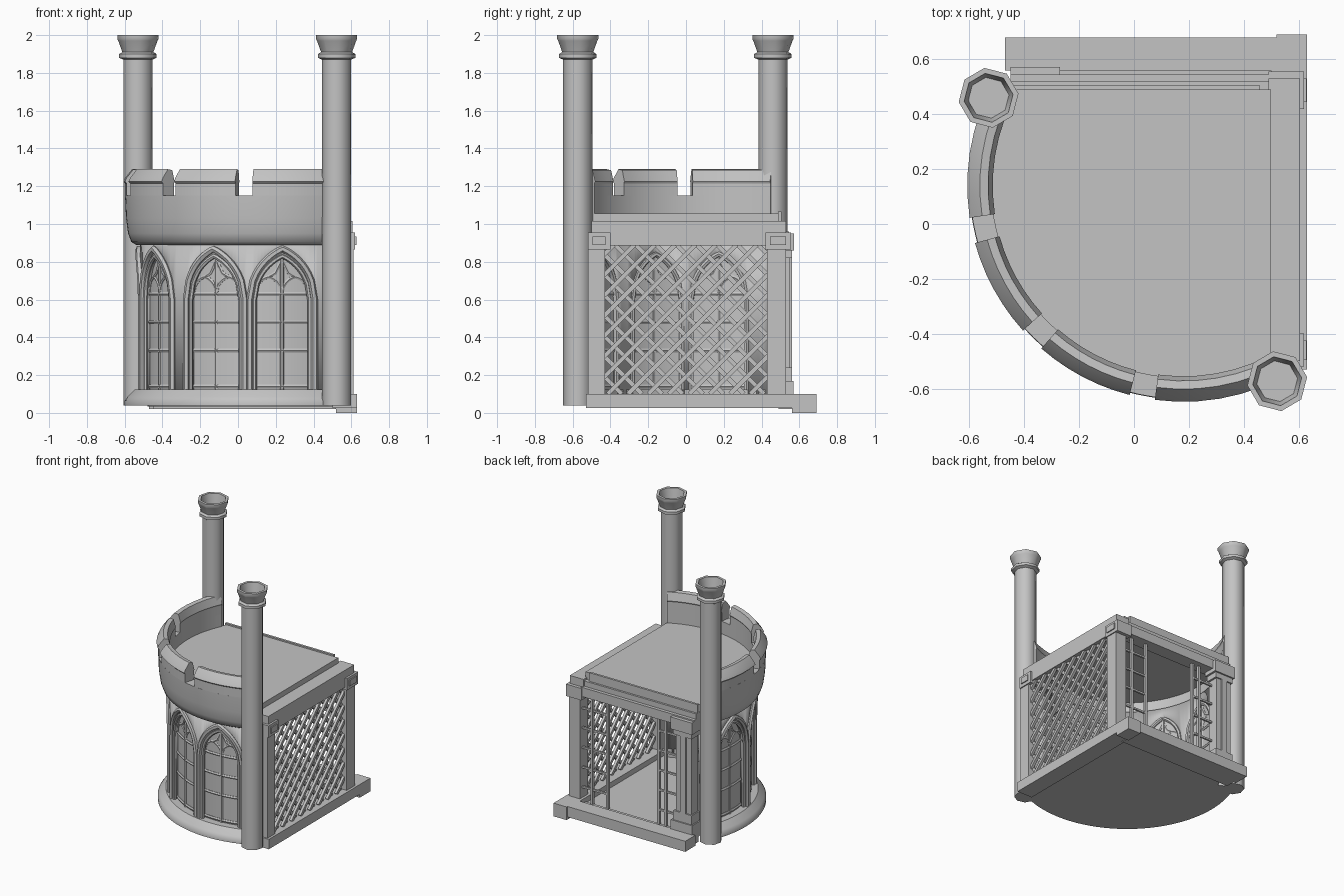
import bpy, bmesh
from math import sin, cos, radians, sqrt, pi
from mathutils import Vector, Matrix

old = bpy.data.objects.get("Cube")
if old:
    bpy.data.objects.remove(old, do_unlink=True)

stone = bpy.data.materials.new("grey_stone")
stone.use_nodes = True
GREY = (0.55, 0.55, 0.55, 1)
stone.diffuse_color = GREY
stone.node_tree.nodes["Principled BSDF"].inputs["Base Color"].default_value = GREY

CX, CY = 0.18, 0.14          # centre of the curved bay
A0, A1 = 154, 297            # ends of the bay arc, in degrees
WINDOWS = (177, 207.5, 244, 274.5)
RW = 0.70                    # outer radius of the bay wall


def polar(r, deg, z, c=(CX, CY)):
    a = radians(deg)
    return Vector((c[0] + r * cos(a), c[1] + r * sin(a), z))


def finish(name, bm, smooth=None):
    bmesh.ops.remove_doubles(bm, verts=bm.verts, dist=1e-5)
    bmesh.ops.recalc_face_normals(bm, faces=bm.faces)
    me = bpy.data.meshes.new(name)
    bm.to_mesh(me)
    bm.free()
    ob = bpy.data.objects.new(name, me)
    bpy.context.collection.objects.link(ob)
    me.materials.append(stone)
    if smooth:
        bpy.ops.object.select_all(action='DESELECT')
        ob.select_set(True)
        bpy.context.view_layer.objects.active = ob
        bpy.ops.object.shade_smooth_by_angle(angle=radians(smooth))
    return ob


def add_box(bm, x0, x1, y0, y1, z0, z1):
    m = Matrix.Translation(((x0 + x1) / 2, (y0 + y1) / 2, (z0 + z1) / 2))
    bmesh.ops.create_cube(bm, size=1, matrix=m @ Matrix.Diagonal((x1 - x0, y1 - y0, z1 - z0, 1)))


def boxes(name, *dims):
    bm = bmesh.new()
    for d in dims:
        add_box(bm, *d)
    return finish(name, bm)


def revolve(name, profile, a0, a1, steps, c=(CX, CY), closed=True, smooth=40):
    bm = bmesh.new()
    rows = [[bm.verts.new(polar(r, a0 + (a1 - a0) * i / steps, z, c)) for r, z in profile]
            for i in range(steps + 1)]
    n = len(profile)
    for p, q in zip(rows, rows[1:]):
        for j in range(n if closed else n - 1):
            k = (j + 1) % n
            bm.faces.new((p[j], p[k], q[k], q[j]))
    if closed:
        bm.faces.new(rows[0])
        bm.faces.new(rows[-1])
    return finish(name, bm, smooth)


def d_slab(name, r, x1, y1, z0, z1):
    # Slab with one curved corner
    bm = bmesh.new()
    pts = [polar(r, A0 - 4 + (A1 - A0 + 4) * i / 32, z0) for i in range(33)]
    pts += [Vector((x1, pts[-1].y, z0)), Vector((x1, y1, z0)), Vector((pts[0].x, y1, z0))]
    face = bm.faces.new([bm.verts.new(p) for p in pts])
    ext = bmesh.ops.extrude_face_region(bm, geom=[face])
    top = [v for v in ext["geom"] if isinstance(v, bmesh.types.BMVert)]
    bmesh.ops.translate(bm, verts=top, vec=(0, 0, z1 - z0))
    return finish(name, bm)


def tubes(name, paths, radius):
    cu = bpy.data.curves.new(name, 'CURVE')
    cu.dimensions = '3D'
    cu.bevel_depth = radius
    cu.bevel_resolution = 1
    cu.use_fill_caps = True
    for path in paths:
        sp = cu.splines.new('POLY')
        sp.points.add(len(path) - 1)
        for p, co in zip(sp.points, path):
            p.co = (*co, 1)
    ob = bpy.data.objects.new(name, cu)
    bpy.context.collection.objects.link(ob)
    cu.materials.append(stone)
    bpy.ops.object.select_all(action='DESELECT')
    ob.select_set(True)
    bpy.context.view_layer.objects.active = ob
    bpy.ops.object.convert(target='MESH')
    bpy.ops.object.shade_smooth_by_angle(angle=radians(50))


def arch_z(u, w, spring, rise):
    # Height of a pointed arch at offset u from its middle
    R = (w * w + rise * rise) / (2 * w)
    return spring + sqrt(max(0, R * R - (abs(u) + R - w) ** 2))


def on_wall(r, mid, u, z):
    return polar(r, mid + u / RW * 180 / pi, z)


def arch_path(r, mid, w, spring, rise, foot, off=0):
    us = [w * i / 10 for i in range(-10, 11)]
    path = [on_wall(r, mid, off + u, arch_z(u, w, spring, rise)) for u in us]
    if foot < spring:
        path = [on_wall(r, mid, off - w, foot)] + path + [on_wall(r, mid, off + w, foot)]
    return path


# Floor, roof and base ring
d_slab("floor", 0.66, 0.52, 0.57, 0.035, 0.06)
d_slab("roof", 0.71, 0.50, 0.49, 1.0, 1.055)
revolve("base_ring", [(0.65, 0.04), (0.78, 0.04), (0.78, 0.065), (0.765, 0.085),
                      (0.725, 0.125), (0.65, 0.125)], A0, A1, 36)

# Bay wall with pointed openings
SPRING, APEX, HW = 0.60, 0.83, 0.148
bm = bmesh.new()


def wall_quad(a, b, za, zb, ta, tb):
    bm.faces.new([bm.verts.new(p) for p in (polar(RW, a, za), polar(RW, b, zb),
                                            polar(RW, b, tb), polar(RW, a, ta))])


half = HW / RW * 180 / pi
edge = A0
for mid in WINDOWS + (None,):
    stop = A1 if mid is None else mid - half
    n = max(1, round((stop - edge) / 4))
    for i in range(n):
        a, b = edge + (stop - edge) * i / n, edge + (stop - edge) * (i + 1) / n
        wall_quad(a, b, 0.1, 0.1, SPRING, SPRING)
        wall_quad(a, b, SPRING, SPRING, 0.92, 0.92)
    if mid is None:
        break
    for i in range(-8, 8):
        s, t = i / 8, (i + 1) / 8
        wall_quad(mid + s * half, mid + t * half, arch_z(s * HW, HW, SPRING, APEX - SPRING),
                  arch_z(t * HW, HW, SPRING, APEX - SPRING), 0.92, 0.92)
    edge = mid + half
wall = finish("bay_wall", bm, 40)
mod = wall.modifiers.new("thickness", 'SOLIDIFY')
mod.thickness = 0.05
mod.offset = -1 if wall.data.polygons[0].normal.dot(
    wall.data.polygons[0].center - Vector((CX, CY, 0.3))) > 0 else 1

# Window panes, arch mouldings and tracery, showing on both faces of the wall
revolve("window_panes", [(0.665, 0.1), (0.671, 0.1), (0.671, 0.9), (0.665, 0.9)], A0, A1, 36)
tubes("outer_arch_mouldings", [arch_path(0.705, m, 0.172, SPRING, 0.268, 0.12) for m in WINDOWS], 0.018)
tubes("inner_arch_mouldings", [arch_path(0.695, m, HW, SPRING, 0.23, 0.12) for m in WINDOWS], 0.012)
tubes("indoor_arch_mouldings", [arch_path(0.652, m, HW + 0.01, SPRING, 0.24, 0.12) for m in WINDOWS], 0.014)
bars, heads = [], []
for m in WINDOWS:
    bars.append([on_wall(0.668, m, 0, z) for z in (0.12, APEX)])
    for z in (0.14, 0.33, 0.48, 0.63):
        bars.append([on_wall(0.668, m, HW * i / 4, z) for i in range(-4, 5)])
    for side in (-1, 1):
        heads.append(arch_path(0.668, m, HW / 2, 0.63, 0.09, 0.63, side * HW / 2))
        heads.append([on_wall(0.668, m, side * HW * t, z) for t, z in ((0.5, 0.72), (0.25, 0.74), (0, 0.81))])
tubes("window_bars", bars, 0.012)
tubes("window_tracery", heads, 0.010)

# Parapet and merlons
revolve("parapet", [(0.66, 0.89), (0.72, 0.89), (0.745, 0.905), (0.762, 0.95), (0.773, 1.03),
                    (0.778, 1.15), (0.70, 1.15), (0.70, 1.0), (0.66, 1.0)], A0, A1, 40)
CRENELS = (192, 225.5, 259)
starts = (A0,) + tuple(c + 3.4 for c in CRENELS)
ends = tuple(c - 3.4 for c in CRENELS) + (A1,)
for i, (a, b) in enumerate(zip(starts, ends)):
    revolve(f"merlon_{i + 1}", [(0.70, 1.15), (0.778, 1.15), (0.778, 1.215), (0.788, 1.225),
                                (0.778, 1.245), (0.742, 1.29), (0.712, 1.285), (0.695, 1.225),
                                (0.70, 1.215)], a, b, 6, smooth=25)

# Octagonal turrets with hollow flared tops
TURRET = [(0, 0.04), (0.078, 0.04), (0.078, 1.87), (0.1, 1.88), (0.1, 1.9), (0.083, 1.91),
          (0.105, 1.97), (0.11, 1.98), (0.11, 2.0), (0.09, 2.0),
          (0.075, 1.92), (0, 1.92)]
for name, c in (("back_turret", (-0.53, 0.46)), ("front_turret", (0.522, -0.573))):
    revolve(name, TURRET, 8, 368, 8, c, closed=False, smooth=50)

# Sills, posts, corner blocks and lintels
boxes("side_sill", (0.50, 0.63, -0.53, 0.56, 0.025, 0.1))
boxes("back_sill", (-0.47, 0.52, 0.56, 0.68, 0.02, 0.1), (-0.45, 0.52, 0.49, 0.56, 0.02, 0.07))
boxes("corner_sill", (0.52, 0.63, 0.56, 0.69, 0.0, 0.1))
boxes("front_post", (0.52, 0.612, -0.52, -0.43, 0.1, 0.88))
boxes("back_post", (0.52, 0.612, 0.43, 0.53, 0.1, 0.88))
for name, y0, y1 in (("front_corner_block", -0.52, -0.4), ("back_corner_block", 0.42, 0.555)):
    boxes(name, (0.49, 0.62, y0, y1, 0.865, 0.955), (0.5, 0.628, y0 + 0.025, y1 - 0.025, 0.89, 0.935))
boxes("side_lintel", (0.49, 0.605, -0.5, 0.53, 0.885, 1.015))
boxes("back_lintel", (-0.45, 0.50, 0.44, 0.52, 0.89, 1.0), (-0.45, 0.50, 0.5, 0.545, 0.89, 0.96),
      (-0.45, 0.46, 0.488, 0.505, 1.0, 1.065))

# Back pilaster with stepped base and cap
boxes("back_pilaster", (-0.43, -0.30, 0.47, 0.55, 0.06, 0.9), (-0.45, -0.27, 0.46, 0.57, 0.06, 0.17),
      (-0.44, -0.285, 0.465, 0.56, 0.17, 0.24), (-0.44, -0.285, 0.465, 0.56, 0.82, 0.86),
      (-0.45, -0.27, 0.46, 0.572, 0.86, 0.95), (-0.39, -0.34, 0.55, 0.56, 0.24, 0.82))

# Back side grilles
grille = []
for x in (0.44, 0.31, -0.12, -0.18):
    grille.append((x - 0.01, x + 0.01, 0.485, 0.505, 0.05, 0.9))
for x0, x1 in ((0.31, 0.52), (-0.30, -0.12)):
    for z in (0.18, 0.33, 0.48, 0.63, 0.78):
        grille.append((x0, x1, 0.488, 0.502, z - 0.007, z + 0.007))
boxes("back_grilles", *grille)

# Crossed side lattice, each slat clipped to its opening
Y, Z0, Z1, STEP = 0.435, 0.1, 0.89, 0.108
bm = bmesh.new()
for sign, x in ((1, 0.585), (-1, 0.567)):
    c = -Y - (Z1 - Z0) + STEP / 2
    while c < Y:
        ta, tb = max(0, -Y - c), min(Z1 - Z0, Y - c)
        if tb - ta > 0.03:
            mid = Vector((x, sign * (c + (ta + tb) / 2), Z0 + (ta + tb) / 2))
            m = Matrix.Translation(mid) @ Matrix.Rotation(-sign * pi / 4, 4, 'X')
            bmesh.ops.create_cube(bm, size=1, matrix=m @ Matrix.Diagonal((0.02, 0.023, (tb - ta) * sqrt(2), 1)))
        c += STEP
finish("side_lattice", bm)
